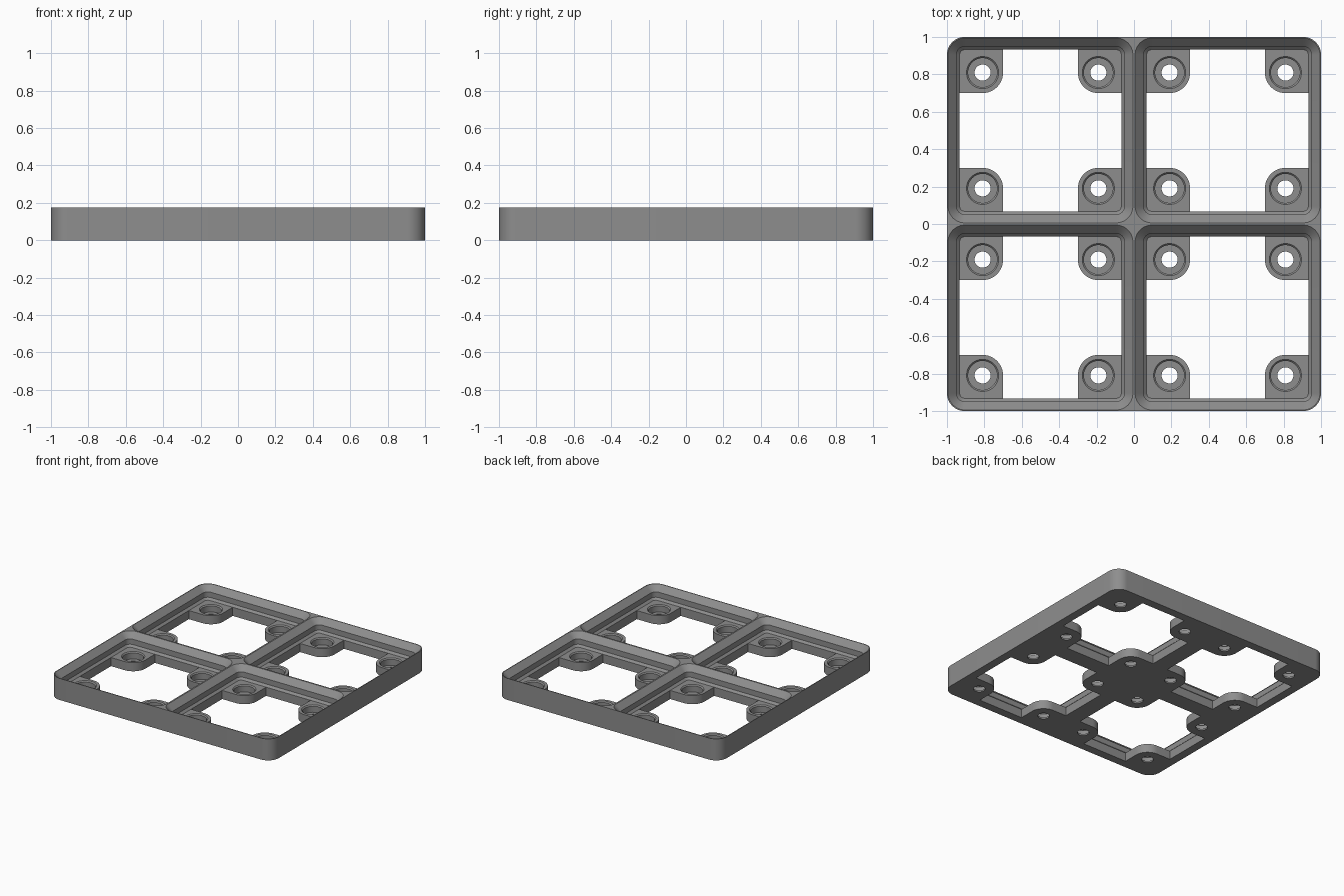
import bpy, bmesh, math

if "Cube" in bpy.data.objects:
    bpy.data.objects.remove(bpy.data.objects["Cube"])

TOP, FLOOR = 0.175, 0.070          # overall height, height of the corner pads
CELLS = [(x, y) for x in (-0.5, 0.5) for y in (-0.5, 0.5)]
PAD = 0.3095                       # hole centre offset from the cell centre
PAD_R = 0.1095                     # pad corner radius


def rounded_square(half, r, seg=12):
    c, pts = half - r, []
    for q, (sx, sy) in enumerate(((1, 1), (-1, 1), (-1, -1), (1, -1))):
        for i in range(seg + 1):
            a = math.pi / 2 * (q + i / seg)
            pts.append((sx * c + r * math.cos(a), sy * c + r * math.sin(a)))
    return pts


def circle(r, n=48):
    return [(r * math.cos(2 * math.pi * i / n), r * math.sin(2 * math.pi * i / n))
            for i in range(n)]


def opening_outline(half=0.432, seg=12):
    """Square opening with a rounded pad left standing in each corner."""
    e = PAD - PAD_R
    quad = [(half, e)]
    for i in range(seg + 1):
        a = math.pi / 2 * (1 - i / seg)
        quad.append((PAD - PAD_R * math.cos(a), PAD - PAD_R * math.sin(a)))
    quad.append((e, half))
    pts = []
    for _ in range(4):
        pts += quad
        quad = [(-y, x) for x, y in quad]
    return pts


def loft(bm, rings, cx=0, cy=0):
    """Closed solid through a stack of (outline, z) rings."""
    loops = [[bm.verts.new((cx + x, cy + y, z)) for x, y in pts] for pts, z in rings]
    n = len(loops[0])
    for a, b in zip(loops, loops[1:]):
        for i in range(n):
            j = (i + 1) % n
            bm.faces.new((a[i], a[j], b[j], b[i]))
    bm.faces.new(loops[0][::-1])
    bm.faces.new(loops[-1])


def make(name, stacks):
    bm = bmesh.new()
    for rings, cx, cy in stacks:
        loft(bm, rings, cx, cy)
    bmesh.ops.recalc_face_normals(bm, faces=bm.faces)
    me = bpy.data.meshes.new(name)
    bm.to_mesh(me)
    bm.free()
    ob = bpy.data.objects.new(name, me)
    bpy.context.collection.objects.link(ob)
    return ob


# solid plate
outer = rounded_square(1.0, 0.095)
plate = make("grid_baseplate", [([(outer, 0), (outer, TOP)], 0, 0)])

# stepped, chamfered sockets: (inset from cell edge, height)
steps = [(0.0679, FLOOR), (0.0512, 0.0867), (0.0512, 0.1298), (0.003, 0.178)]
socket = [(rounded_square(0.5 - d, 0.095 - d), z) for d, z in steps]
sockets = make("socket_cutter", [(socket, x, y) for x, y in CELLS])

# through openings between the corner pads
hole = opening_outline()
openings = make("opening_cutter",
                [([(hole, -0.02), (hole, FLOOR + 0.01)], x, y) for x, y in CELLS])

# counterbored holes with a chamfered rim
bore = [(circle(r), z) for r, z in ((0.043, -0.02), (0.043, 0.013), (0.0775, 0.013),
                                    (0.0775, 0.0615), (0.086, FLOOR), (0.086, 0.08))]
bores = make("bore_cutter", [(bore, x + sx * PAD, y + sy * PAD)
                             for x, y in CELLS for sx in (-1, 1) for sy in (-1, 1)])

# cut everything out of the plate
bpy.context.view_layer.objects.active = plate
plate.select_set(True)
for cutter in (sockets, openings, bores):
    cutter.hide_render = True
    mod = plate.modifiers.new(cutter.name, 'BOOLEAN')
    mod.operation, mod.solver, mod.object = 'DIFFERENCE', 'EXACT', cutter
    bpy.ops.object.modifier_apply(modifier=mod.name)
    bpy.data.objects.remove(cutter)

# finish
grey = bpy.data.materials.new("mid_grey")
grey.diffuse_color = (0.27, 0.27, 0.27, 1)
grey.use_nodes = True
grey.node_tree.nodes["Principled BSDF"].inputs["Base Color"].default_value = grey.diffuse_color
plate.data.materials.clear()
plate.data.materials.append(grey)
bpy.ops.object.shade_smooth_by_angle(angle=math.radians(30))
